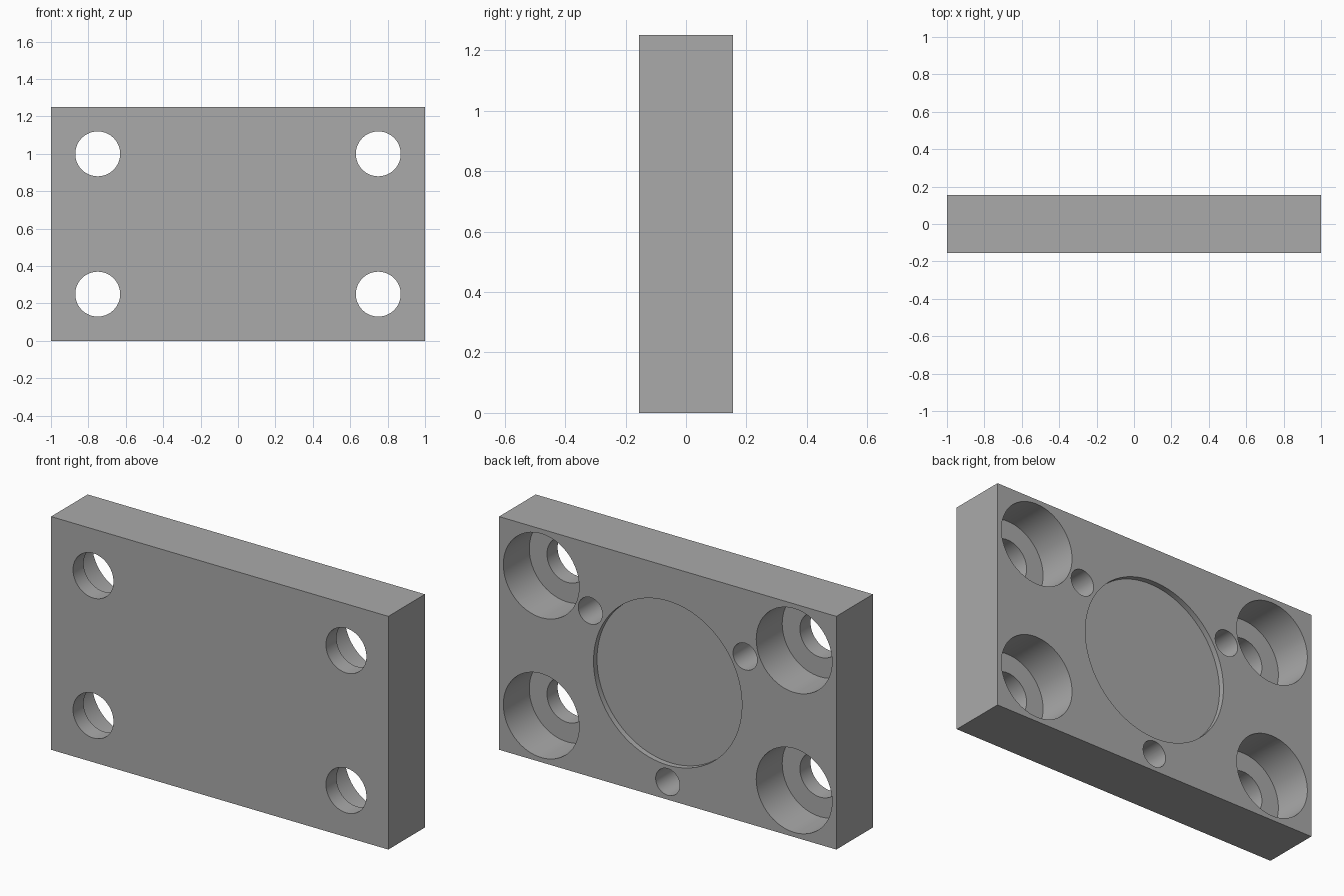
import bpy, math
from mathutils import Vector

cube = bpy.data.objects.get("Cube")
if cube:
    bpy.data.objects.remove(cube, do_unlink=True)

WIDTH, DEPTH, HEIGHT = 2.0, 0.31, 1.25
BACK = DEPTH / 2
MID_Z = HEIGHT / 2

grey = bpy.data.materials.new("machined grey")
grey.use_nodes = True
colour = (0.4, 0.4, 0.4, 1)
grey.diffuse_color = colour
grey.node_tree.nodes["Principled BSDF"].inputs["Base Color"].default_value = colour

# Rectangular plate
bpy.ops.mesh.primitive_cube_add(size=1, location=(0, 0, MID_Z))
plate = bpy.context.object
plate.name = "mounting_plate"
plate.scale = (WIDTH, DEPTH, HEIGHT)
bpy.ops.object.transform_apply(location=True, rotation=False, scale=True)
plate.data.materials.append(grey)


def drill(x, z, radius, depth, sides=64):
    """Cut a round hole of the given depth into the back face."""
    over = 0.05
    bpy.ops.mesh.primitive_cylinder_add(
        vertices=sides, radius=radius, depth=depth + over,
        location=(x, BACK + (over - depth) / 2, z),
        rotation=(math.pi / 2, 0, 0))
    cutter = bpy.context.object
    cutter.name = "hole_cutter"
    cutter.hide_render = True
    cutter.data.materials.append(grey)
    bpy.context.view_layer.update()
    cut = plate.modifiers.new("hole", 'BOOLEAN')
    cut.operation = 'DIFFERENCE'
    cut.solver = 'EXACT'
    cut.object = cutter
    bpy.ops.object.select_all(action='DESELECT')
    plate.select_set(True)
    bpy.context.view_layer.objects.active = plate
    bpy.ops.object.modifier_apply(modifier=cut.name)
    bpy.data.objects.remove(cutter, do_unlink=True)


# Counterbored bolt holes in the corners
for side in (-1, 1):
    for z in (0.25, 1.0):
        drill(side * 0.75, z, 0.225, 0.22)
        drill(side * 0.75, z, 0.12, DEPTH + 0.05)

# Shallow round recess in the middle
drill(0, MID_Z, 0.44, 0.03, 96)

# Three blind holes around the recess
for angle in (30, 150, 270):
    a = math.radians(angle)
    drill(0.53 * math.cos(a), MID_Z + 0.53 * math.sin(a), 0.0715, 0.22, 48)

# Smooth bores with sharp rims
bpy.ops.object.shade_smooth_by_angle(angle=math.radians(30))
